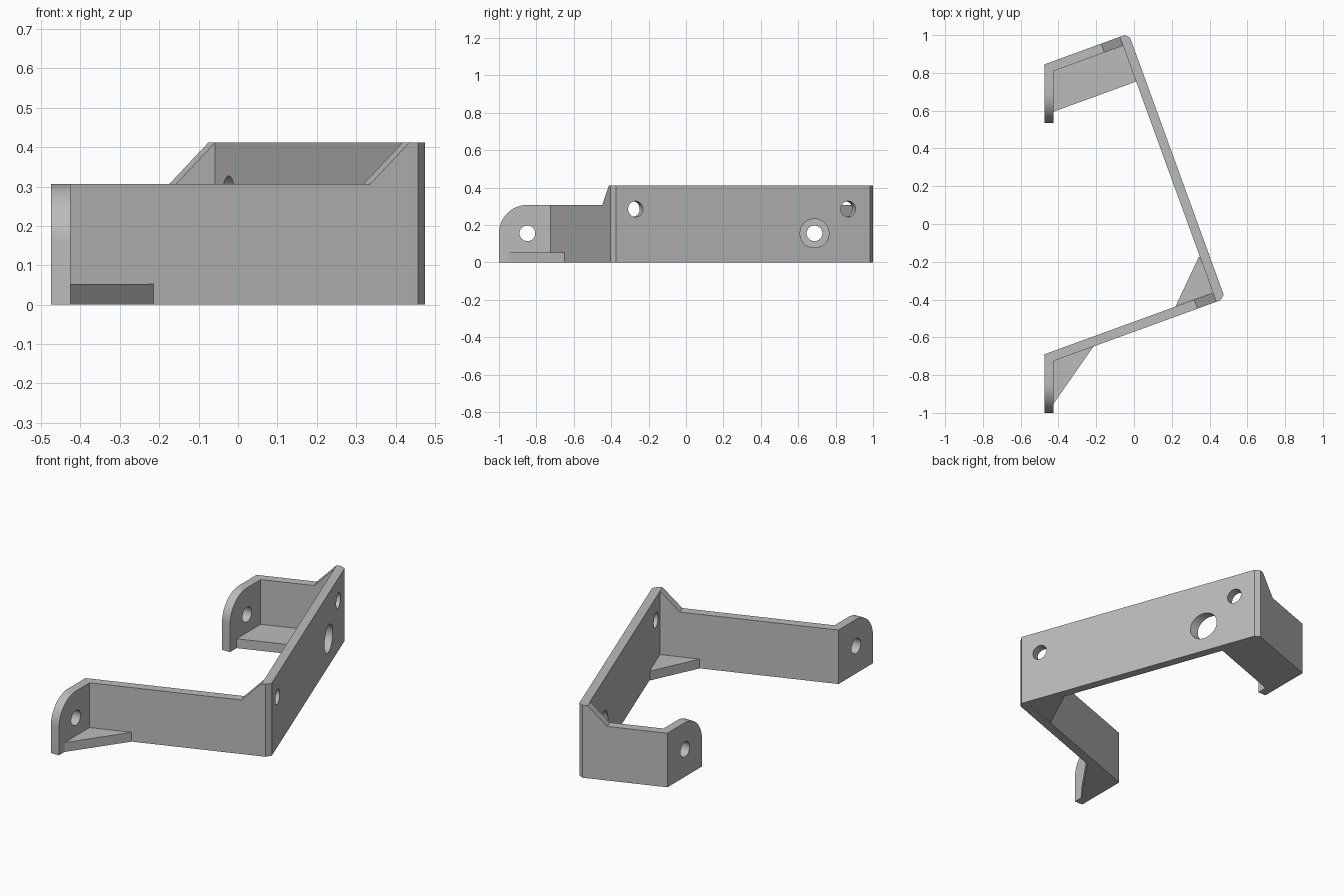
import bpy, bmesh
from math import radians, cos, sin, pi
from mathutils import Vector

cube = bpy.data.objects.get("Cube")
if cube:
    bpy.data.objects.remove(cube, do_unlink=True)

grey = bpy.data.materials.new("plain_grey")
grey.use_nodes = True
grey.diffuse_color = (0.5, 0.5, 0.5, 1)
grey.node_tree.nodes["Principled BSDF"].inputs["Base Color"].default_value = (0.5, 0.5, 0.5, 1)

TILT = radians(20)
ALONG = Vector((cos(TILT), sin(TILT), 0))    # arm direction, also the plate normal
ACROSS = Vector((sin(TILT), -cos(TILT), 0))  # plate direction, also the arm normal
UP = Vector((0, 0, 1))
THICK, ARM_H, PLATE_H, WEB_H = 0.05, 0.307, 0.412, 0.053
HOLE_R, HOLE_Z = 0.042, 0.155
FACE = 0.268                                 # distance of the plate's inner face along its normal
LEFT = -0.475


def prism(name, points, push):
    """Solid made by pushing a flat outline along a vector."""
    bm = bmesh.new()
    face = bm.faces.new([bm.verts.new(p) for p in points])
    out = bmesh.ops.extrude_face_region(bm, geom=[face])
    bmesh.ops.translate(bm, vec=push, verts=[v for v in out["geom"] if isinstance(v, bmesh.types.BMVert)])
    bmesh.ops.recalc_face_normals(bm, faces=bm.faces)
    mesh = bpy.data.meshes.new(name)
    bm.to_mesh(mesh)
    bm.free()
    mesh.materials.append(grey)
    obj = bpy.data.objects.new(name, mesh)
    bpy.context.collection.objects.link(obj)
    return obj


def floor_prism(name, outline, height):
    return prism(name, [Vector((x, y, 0)) for x, y in outline], UP * height)


def activate(obj):
    bpy.ops.object.select_all(action="DESELECT")
    obj.select_set(True)
    bpy.context.view_layer.objects.active = obj


def drill(obj, centre, axis, radius):
    """Cut a round hole through a part."""
    bpy.ops.mesh.primitive_cylinder_add(vertices=48, radius=radius, depth=0.2, location=centre)
    cutter = bpy.context.object
    cutter.hide_render = True
    cutter.rotation_euler = Vector(axis).to_track_quat("Z", "Y").to_euler()
    cutter.data.materials.append(grey)
    mod = obj.modifiers.new("hole", "BOOLEAN")
    mod.operation, mod.solver, mod.object = "DIFFERENCE", "EXACT", cutter
    activate(obj)
    bpy.ops.object.modifier_apply(modifier=mod.name)
    bpy.data.objects.remove(cutter, do_unlink=True)


def smooth(obj):
    activate(obj)
    bpy.ops.object.shade_smooth_by_angle(angle=radians(30))


def arm_and_tab(side, y):
    """Slanted arm with a ramp up to the plate, and its rounded mounting tab."""
    start = Vector((LEFT, y, 0))
    length = FACE - start.dot(ALONG)
    profile = [(0, 0), (length, 0), (length, PLATE_H),
               (length - PLATE_H + ARM_H, ARM_H), (0, ARM_H)]
    prism(side + "_arm", [start + ALONG * u + UP * z for u, z in profile], ACROSS * THICK)

    radius = ARM_H - HOLE_Z
    hole_y = y - 0.158
    arc = [(hole_y - radius * sin(a), HOLE_Z + radius * cos(a))
           for a in (pi / 2 * i / 20 for i in range(21))]
    outline = [(y, 0), (y, ARM_H)] + arc + [(hole_y - radius, 0)]
    tab = prism(side + "_tab", [Vector((LEFT, a, b)) for a, b in outline], Vector((THICK, 0, 0)))
    drill(tab, (LEFT + THICK / 2, hole_y, HOLE_Z), (1, 0, 0), HOLE_R)
    smooth(tab)


arm_and_tab("front", -0.69)
arm_and_tab("back", 0.845)

# Main plate with bevelled outer corners
plate = floor_prism("main_plate", [(-0.075, 0.991), (-0.05, 1.0), (-0.02, 0.985),
                                   (0.475, -0.375), (0.457, -0.404), (0.436, -0.412)], PLATE_H)
outer = Vector((0.475, -0.375, 0.285))
for y in (-0.27, 0.867):
    drill(plate, outer + ACROSS * ((outer.y - y) / cos(TILT)), ALONG, HOLE_R)
# Access hole in line with the back tab's hole
drill(plate, (0.065, 0.687, HOLE_Z), (1, 0, 0), 0.077)
smooth(plate)

# Stiffening webs along the floor
floor_prism("front_web", [(-0.43, -0.71), (-0.43, -0.957), (-0.425, -0.95), (-0.215, -0.649), (-0.22, -0.63)], WEB_H)
floor_prism("corner_web", [(0.345, -0.17), (0.22, -0.436), (0.43, -0.36)], WEB_H)
floor_prism("back_web", [(-0.43, 0.82), (-0.43, 0.593), (0.011, 0.754), (-0.065, 0.965)], WEB_H)
